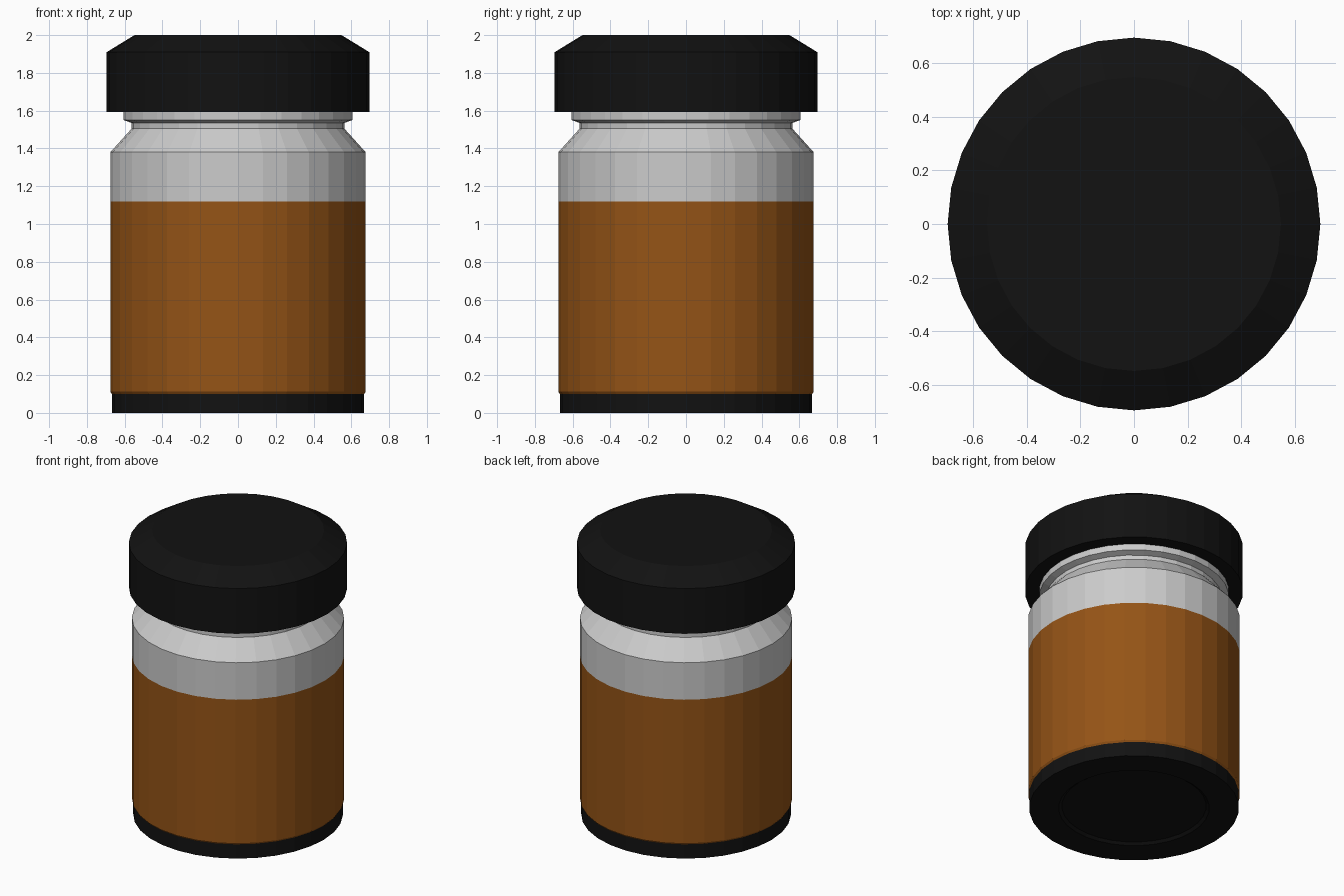
import bpy, bmesh
from math import cos, sin, pi

if "Cube" in bpy.data.objects:
    bpy.data.objects.remove(bpy.data.objects["Cube"])

SIDES = 32


def material(name, rgb):
    m = bpy.data.materials.new(name)
    m.diffuse_color = (*rgb, 1)
    m.use_nodes = True
    m.node_tree.nodes["Principled BSDF"].inputs["Base Color"].default_value = m.diffuse_color
    return m


def lathe(name, profile, mat=None, cap_bottom=True, cap_top=True):
    """Revolve (radius, z) points, listed bottom to top, into a faceted part."""
    bm = bmesh.new()
    rings = [[bm.verts.new((r * cos(2 * pi * i / SIDES), r * sin(2 * pi * i / SIDES), z))
              for i in range(SIDES)] for r, z in profile]
    for a, b in zip(rings, rings[1:]):
        for i in range(SIDES):
            j = (i + 1) % SIDES
            bm.faces.new((a[i], a[j], b[j], b[i]))
    if cap_bottom:
        bm.faces.new(rings[0][::-1])
    if cap_top:
        bm.faces.new(rings[-1])
    mesh = bpy.data.meshes.new(name)
    bm.to_mesh(mesh)
    bm.free()
    if mat:
        mesh.materials.append(mat)
    obj = bpy.data.objects.new(name, mesh)
    bpy.context.collection.objects.link(obj)
    return obj


black = material("black_plastic", (0.006, 0.006, 0.006))
brown = material("brown_label", (0.3, 0.088, 0.008))

# Dark foot of the jar, with a shallow recess underneath
lathe("base", [(0.46, 0.015), (0.48, 0.0), (0.668, 0.0), (0.668, 0.10)], black, cap_top=False)

# Brown band around the body
lathe("label_band", [(0.668, 0.10), (0.676, 0.112), (0.676, 1.12)], brown,
      cap_bottom=False, cap_top=False)

# Bare glass: upper body, sloping shoulder, neck groove and rim
lathe("jar_glass", [(0.676, 1.12), (0.676, 1.38), (0.563, 1.505), (0.563, 1.535),
                    (0.605, 1.55), (0.605, 1.60)], cap_bottom=False)

# Screw lid with a bevelled top edge
lathe("lid", [(0.695, 1.593), (0.695, 1.91), (0.548, 2.0)], black)
